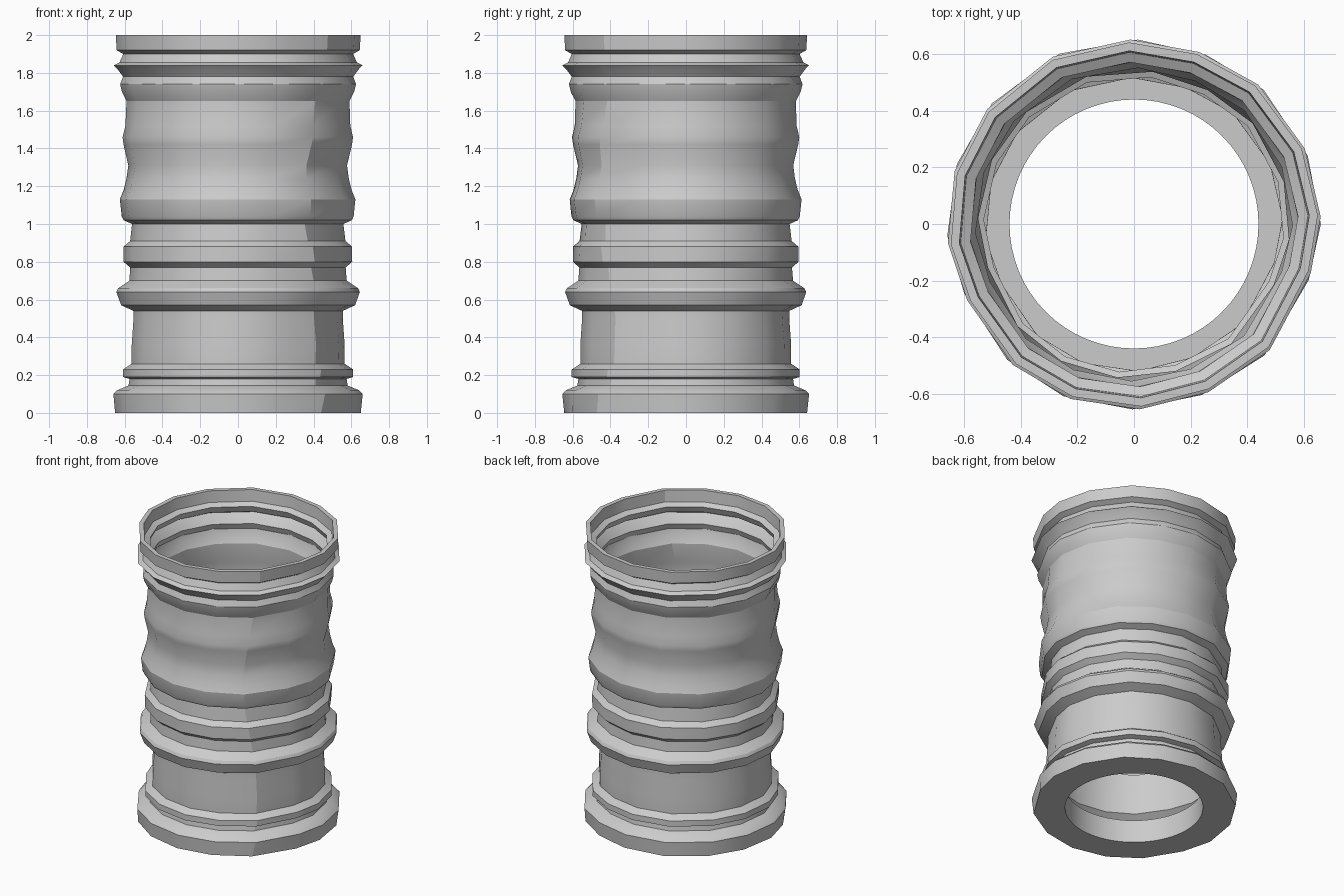
import bpy, bmesh, random
from math import cos, sin, pi, radians

cube = bpy.data.objects.get("Cube")
if cube:
    bpy.data.objects.remove(cube, do_unlink=True)

random.seed(4)
SIDES = 16
WALL = 0.03
FLOOR = 0.16

grey = bpy.data.materials.new("weathered_grey")
grey.use_nodes = True
color = (0.6, 0.6, 0.6, 1)
grey.diffuse_color = color
grey.node_tree.nodes["Principled BSDF"].inputs["Base Color"].default_value = color

# Ribbed outer profile: radius, height
profile = [
    (.645, 0), (.655, .10), (.635, .12), (.575, .145), (.57, .18),
    (.605, .19), (.605, .23), (.56, .26), (.56, .36), (.55, .50),
    (.55, .54), (.615, .57), (.64, .64), (.63, .66), (.57, .70),
    (.565, .77), (.60, .80), (.60, .88), (.565, .91), (.555, 1.0),
    (.60, 1.02), (.61, 1.04), (.62, 1.13), (.60, 1.18), (.585, 1.24),
    (.575, 1.31), (.60, 1.42), (.605, 1.46), (.59, 1.52), (.585, 1.65),
    (.61, 1.70), (.62, 1.74), (.605, 1.78), (.635, 1.82), (.655, 1.84),
    (.625, 1.855), (.605, 1.90), (.64, 1.92), (.645, 2.0),
]


def lathe(name, rings, closed):
    """Skin a list of equal-length coordinate rings."""
    bm = bmesh.new()
    loops = [[bm.verts.new(p) for p in ring] for ring in rings]
    count = len(loops[0])
    pairs = list(zip(loops, loops[1:]))
    if closed:
        pairs.append((loops[-1], loops[0]))
    for low, high in pairs:
        for i in range(count):
            j = (i + 1) % count
            bm.faces.new((low[i], low[j], high[j], high[i]))
    bmesh.ops.recalc_face_normals(bm, faces=bm.faces)
    mesh = bpy.data.meshes.new(name)
    bm.to_mesh(mesh)
    bm.free()
    mesh.materials.append(grey)
    obj = bpy.data.objects.new(name, mesh)
    bpy.context.collection.objects.link(obj)
    bpy.ops.object.select_all(action="DESELECT")
    obj.select_set(True)
    bpy.context.view_layer.objects.active = obj
    bpy.ops.object.shade_smooth_by_angle(angle=radians(27))
    return obj


# Slightly uneven facets, drifting gently around the tube with height
shift = [random.uniform(-.06, .06) for i in range(SIDES)]
wobble = [random.uniform(-.008, .008) for i in range(SIDES)]


def uneven_ring(radius, z):
    ring = []
    for i in range(SIDES):
        a = 2 * pi * i / SIDES + shift[i] + .08 * sin(4 * z)
        r = radius + wobble[i]
        ring.append((r * cos(a), r * sin(a), z))
    return ring


outer = [uneven_ring(r, z) for r, z in profile]
inner = [uneven_ring(r - WALL, z) for r, z in reversed(profile) if z > FLOOR]
inner.append(uneven_ring(.54, 0))
lathe("ribbed_tube", outer + inner, True)


# Round collar with a smooth bore at the foot
def round_ring(radius, z, count=64):
    return [(radius * cos(2 * pi * i / count), radius * sin(2 * pi * i / count), z)
            for i in range(count)]


collar = [(.44, 0), (.55, 0), (.55, FLOOR), (.44, FLOOR)]
lathe("base_collar", [round_ring(r, z) for r, z in collar], True)
